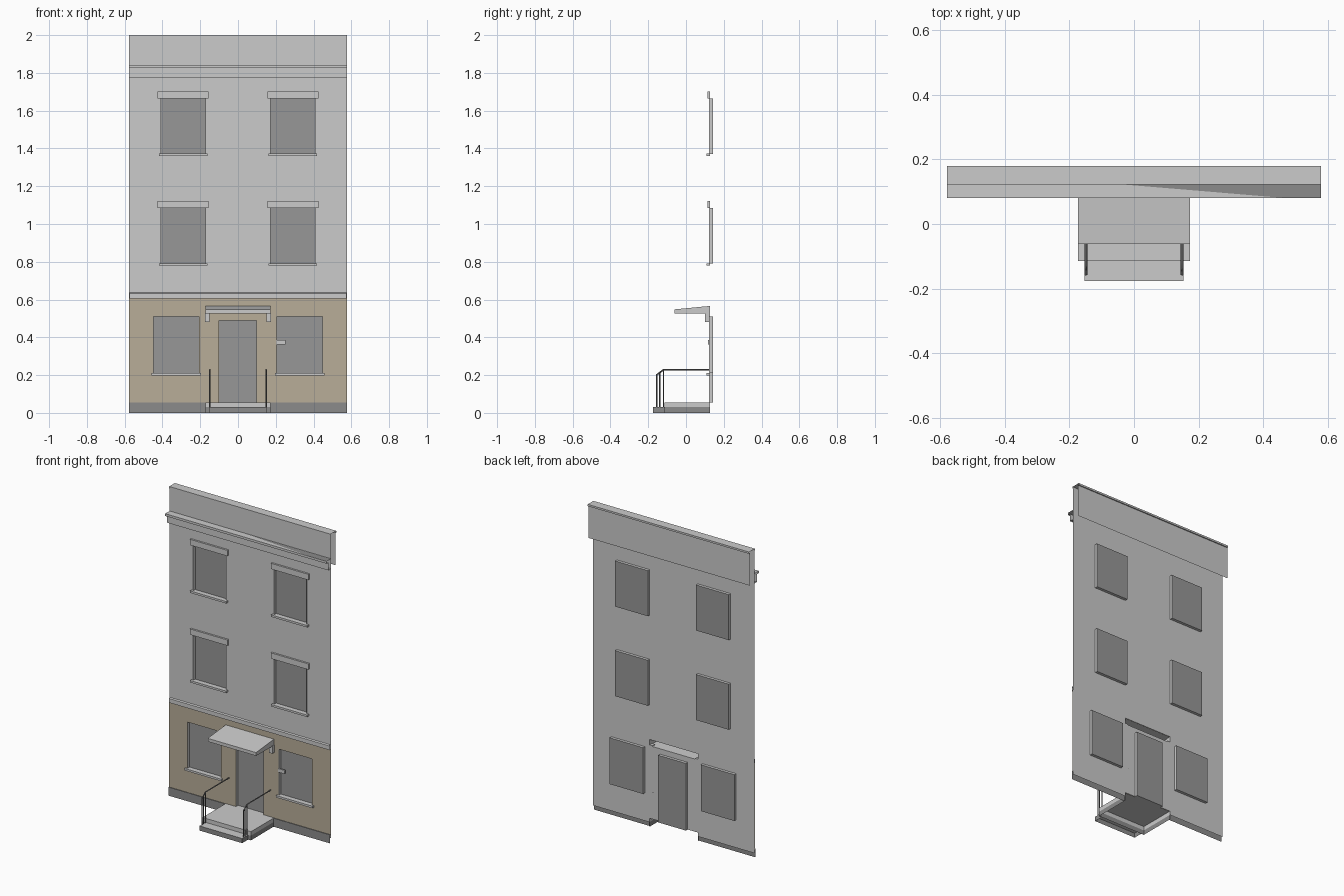
import bpy
import bmesh
from mathutils import Vector

cube = bpy.data.objects.get("Cube")
if cube:
    bpy.data.objects.remove(cube, do_unlink=True)


def material(name, r, g, b):
    m = bpy.data.materials.new(name)
    m.use_nodes = True
    m.diffuse_color = (r, g, b, 1)
    m.node_tree.nodes["Principled BSDF"].inputs["Base Color"].default_value = (r, g, b, 1)
    return m


STONE = material("light grey stone", 0.6, 0.6, 0.6)
TAN = material("tan render", 0.48, 0.42, 0.315)
DARK = material("dark grey base", 0.26, 0.26, 0.26)
GLASS = material("grey glass", 0.31, 0.31, 0.31)
IRON = material("dark iron", 0.15, 0.15, 0.15)

W = 0.578      # half width of the house front
WALL = 0.126   # y of the main wall sheet
PANE = 0.144   # y of glass and door leaf


def finish(name, bm, *mats):
    me = bpy.data.meshes.new(name)
    bm.to_mesh(me)
    bm.free()
    for m in mats:
        me.materials.append(m)
    ob = bpy.data.objects.new(name, me)
    bpy.context.collection.objects.link(ob)
    return ob


def box(name, x, y, z, mat, skip=(), top=None):
    """Box from ranges; skip removes faces by normal, top recolours the upper face."""
    bm = bmesh.new()
    bmesh.ops.create_cube(bm, size=1)
    for v in bm.verts:
        v.co = Vector([r[0] if c < 0 else r[1] for c, r in zip(v.co, (x, y, z))])
    bm.normal_update()
    gone = [f for f in bm.faces if any(f.normal.dot(Vector(d)) > 0.9 for d in skip)]
    bmesh.ops.delete(bm, geom=gone, context='FACES')
    if top:
        for f in bm.faces:
            f.material_index = int(f.normal.z > 0.9)
    return finish(name, bm, mat, *([top] if top else []))


def sheet(name, y, x, z, holes, mat):
    """Flat upright sheet with rectangular holes (x0, x1, z0, z1)."""
    xs = sorted({*x, *(v for h in holes for v in h[:2] if x[0] < v < x[1])})
    zs = sorted({*z, *(v for h in holes for v in h[2:] if z[0] < v < z[1])})
    bm = bmesh.new()
    for a, b in zip(xs, xs[1:]):
        for c, d in zip(zs, zs[1:]):
            mx, mz = (a + b) / 2, (c + d) / 2
            if any(h[0] < mx < h[1] and h[2] < mz < h[3] for h in holes):
                continue
            bm.faces.new([bm.verts.new((p, y, q)) for p, q in ((a, c), (b, c), (b, d), (a, d))])
    bmesh.ops.remove_doubles(bm, verts=bm.verts, dist=1e-5)
    return finish(name, bm, mat)


def moulding(name, profile, half, mat):
    """Open-ended strip swept along x from (y, z) points, top to bottom."""
    bm = bmesh.new()
    rows = [[bm.verts.new((x, y, z)) for x in (-half, half)] for y, z in profile]
    for (a, b), (c, d) in zip(rows, rows[1:]):
        bm.faces.new((a, c, d, b))
    return finish(name, bm, mat)


# Openings
upper = [(s * 0.29 - 0.117, s * 0.29 + 0.117, z, z + 0.295)
         for z in (0.79, 1.37) for s in (-1, 1)]
lower = [(s * 0.327 - 0.12, s * 0.327 + 0.12, 0.21, 0.51) for s in (-1, 1)]
door = (-0.1, 0.098, 0.055, 0.49)
canopy_hole = (-0.173, 0.173, 0.525, 0.565)
step_hole = (-0.173, 0.173, -0.01, 0.055)
holes = upper + lower + [door, canopy_hole, step_hole]

# Wall sheet, ground floor facing and dark plinth
sheet("main_wall", WALL, (-W, W), (0.03, 1.99), holes, STONE)
sheet("ground_floor_facing", WALL - 0.005, (-W, W), (0.05, 0.61), holes, TAN)
for side, s in (("left", 1), ("right", -1)):
    box(side + "_plinth", sorted((s * 0.173, s * W)), (0.117, WALL), (0, 0.055), DARK,
        skip=[(0, 1, 0), (1, 0, 0), (-1, 0, 0), (0, 0, -1)])

# Glass, door leaf and reveals
BACK = (0, 1, 0)
for i, (a, b, c, d) in enumerate(upper + lower + [door]):
    kind = "door" if (a, b, c, d) == door else f"window_{i + 1}"
    bm = bmesh.new()
    ring = [(a, c), (b, c), (b, d), (a, d)]
    front = [bm.verts.new((x, WALL - 0.004, z)) for x, z in ring]
    rear = [bm.verts.new((x, PANE, z)) for x, z in ring]
    bm.faces.new(rear).material_index = 1
    for k in range(4):
        n = (k + 1) % 4
        bm.faces.new((front[k], front[n], rear[n], rear[k]))
    finish(kind, bm, STONE, GLASS)
    if kind != "door":
        box(kind + "_sill", (a - 0.012, b + 0.012), (0.108, WALL), (c - 0.011, c + 0.002), STONE)
    if i < len(upper):
        box(kind + "_lintel", (a - 0.018, b + 0.018), (0.114, WALL), (d, d + 0.037), STONE)

# String course, cornice and parapet
moulding("string_course", [(0.121, 0.637), (0.113, 0.632), (0.113, 0.605), (0.121, 0.605)],
         W - 0.003, STONE)
moulding("cornice", [(WALL, 1.84), (0.08, 1.84), (0.08, 1.825), (0.098, 1.825),
                     (0.098, 1.775), (WALL, 1.775)], W, STONE)
moulding("parapet_cap", [(0.173, 1.988), (0.18, 1.988), (0.18, 2), (0.122, 2),
                         (0.122, 1.988), (WALL, 1.988)], W, STONE)
moulding("parapet_back", [(0.173, 1.78), (0.173, 1.99)], W, STONE)

# Dark weathered wedge on the cornice top
bm = bmesh.new()
bm.faces.new([bm.verts.new((x, y, 1.8405)) for x, y in
              ((-0.03, 0.122), (0.46, 0.081), (W, 0.081), (W, 0.122))])
finish("cornice_flashing", bm, DARK)

# Sloping canopy, open toward the wall, with two brackets
canopy = box("canopy", (-0.173, 0.173), (-0.062, WALL), (0.525, 0.566), STONE, skip=[BACK])
for v in canopy.data.vertices:
    if v.co.y < 0:
        v.co.z = 0.548 if v.co.z > 0.54 else 0.527
for side, s in (("left", 1), ("right", -1)):
    box(side + "_bracket", sorted((s * 0.152, s * 0.176)), (0.1, WALL), (0.48, 0.53), STONE)

# Entrance steps: open shells without back or bottom
OPEN = [BACK, (0, 0, -1)]
box("landing", (-0.173, 0.173), (-0.115, PANE - 0.018), (0.03, 0.056), STONE, skip=OPEN)
box("landing_base", (-0.173, 0.173), (-0.115, PANE - 0.018), (0, 0.03), DARK,
    skip=OPEN + [(0, 0, 1)])
box("lower_step", (-0.153, 0.153), (-0.176, -0.115), (0, 0.03), DARK, skip=OPEN, top=STONE)

# Small plate beside the left ground floor window
box("wall_plate", (0.203, 0.252), (0.117, 0.126), (0.362, 0.385), STONE)


# Railings made of thin bars
def bars(name, paths, radius):
    cu = bpy.data.curves.new(name, 'CURVE')
    cu.dimensions = '3D'
    cu.bevel_depth = radius
    cu.bevel_resolution = 0
    cu.use_fill_caps = True
    for path in paths:
        sp = cu.splines.new('POLY')
        sp.points.add(len(path) - 1)
        for p, co in zip(sp.points, path):
            p.co = (*co, 1)
    cu.materials.append(IRON)
    ob = bpy.data.objects.new(name, cu)
    bpy.context.collection.objects.link(ob)


for side, s in (("left", 1), ("right", -1)):
    x = s * 0.149
    rail = [(x, -0.157, 0.2), (x, -0.118, 0.229), (x, WALL, 0.229)]
    posts = [[(x, y, z), (x, y, top)] for y, z, top in
             ((-0.155, 0.03, 0.2), (-0.139, 0.03, 0.212), (-0.119, 0.03, 0.227))]
    bars(side + "_handrail", [rail], 0.0045)
    bars(side + "_rail_posts", posts, 0.0035)
